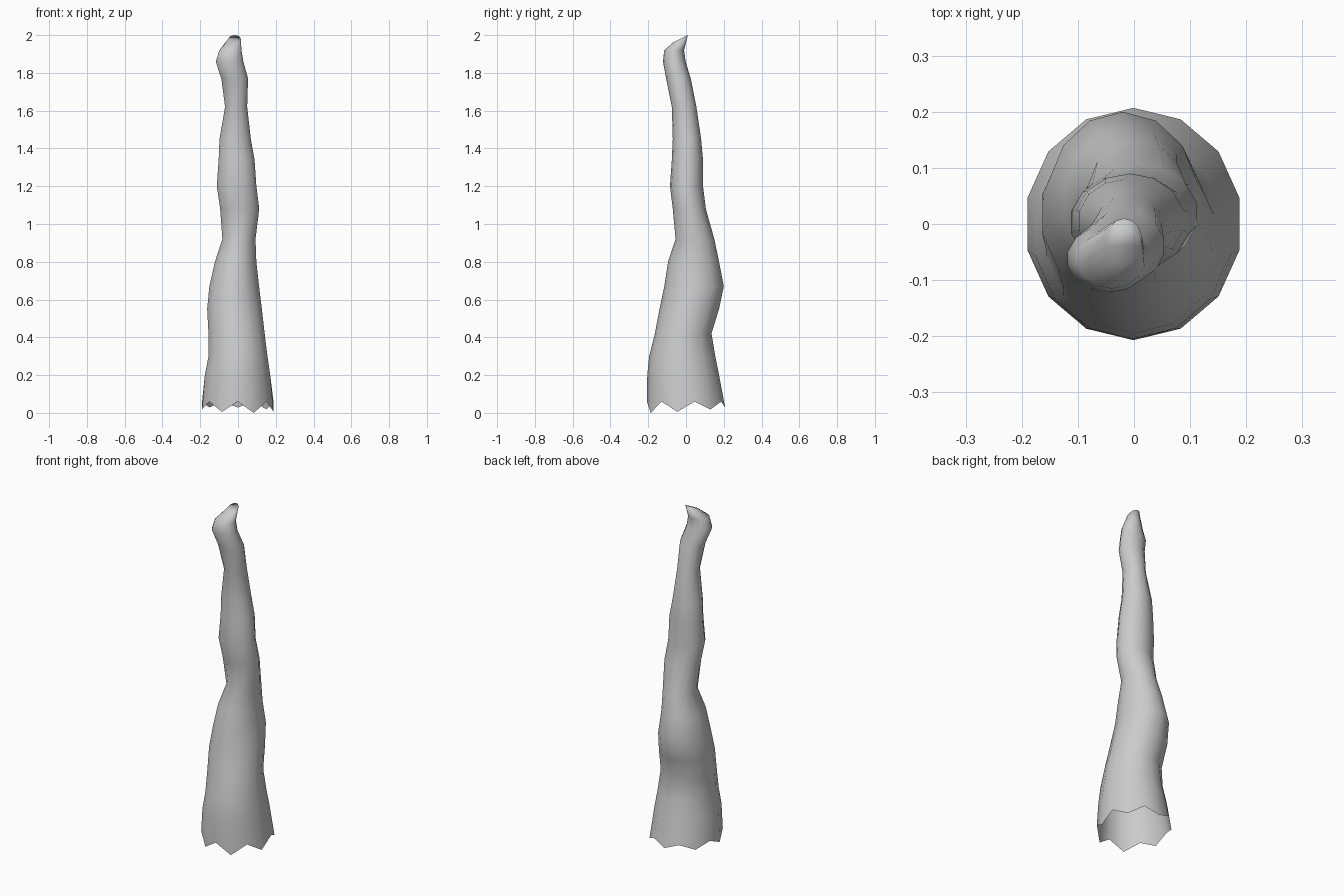
import bpy
import bmesh
import math

default_cube = bpy.data.objects.get("Cube")
if default_cube:
    bpy.data.objects.remove(default_cube, do_unlink=True)

SIDES = 14

# Cross-sections up the spire: height, x range, y range, lean of the ring
SECTIONS = [
    (.04, -.195, .193, -.207, .207, 0),
    (.2, -.18, .175, -.205, .175, 0),
    (.3, -.16, .16, -.195, .155, 0),
    (.42, -.16, .145, -.165, .135, 0),
    (.55, -.167, .13, -.14, .175, 0),
    (.67, -.155, .115, -.115, .2, 0),
    (.8, -.125, .1, -.095, .175, 0),
    (.92, -.085, .095, -.055, .15, 0),
    (1.08, -.097, .115, -.07, .105, 0),
    (1.2, -.115, .1, -.085, .09, 0),
    (1.34, -.105, .09, -.075, .09, 0),
    (1.45, -.1, .07, -.07, .08, 0),
    (1.62, -.07, .05, -.075, .055, 0),
    (1.77, -.09, .055, -.105, .025, 0),
    (1.86, -.12, .03, -.122, -.002, 0),
    (1.92, -.1, .02, -.115, -.01, 0),
    (1.98, -.05, .015, -.07, .01, .02),
]


def make_material(name, value):
    material = bpy.data.materials.new(name)
    material.use_nodes = True
    colour = (value, value, value, 1)
    material.diffuse_color = colour
    shader = next(n for n in material.node_tree.nodes if n.type == 'BSDF_PRINCIPLED')
    shader.inputs["Base Color"].default_value = colour
    return material


def add_ring(bm, section):
    """One elliptical ring, tipped up toward the back by the lean."""
    z, x_low, x_high, y_low, y_high, lean = section
    ring = []
    for i in range(SIDES):
        angle = math.tau * i / SIDES - math.pi / 2
        c, s = math.cos(angle), math.sin(angle)
        x = (x_low + x_high + (x_high - x_low) * c) / 2
        y = (y_low + y_high + (y_high - y_low) * s) / 2
        ring.append(bm.verts.new((x, y, z + lean * s)))
    return ring


bm = bmesh.new()
rings = [add_ring(bm, section) for section in SECTIONS]

# Jagged open foot
for i, vert in enumerate(rings[0]):
    vert.co.z = .06 if i % 2 == 0 else .015 - .015 * math.cos(math.tau * (i - 1) / SIDES)

# Walls between neighbouring rings
for lower, upper in zip(rings, rings[1:]):
    for i in range(SIDES):
        j = (i + 1) % SIDES
        bm.faces.new((lower[i], lower[j], upper[j], upper[i]))

# Closed tip
bm.faces.new(rings[-1])

mesh = bpy.data.meshes.new("rock_spire")
bm.to_mesh(mesh)
bm.free()
mesh.materials.append(make_material("pale grey stone", .6))

spire = bpy.data.objects.new("rock_spire", mesh)
bpy.context.collection.objects.link(spire)
for polygon in mesh.polygons:
    polygon.use_smooth = True
